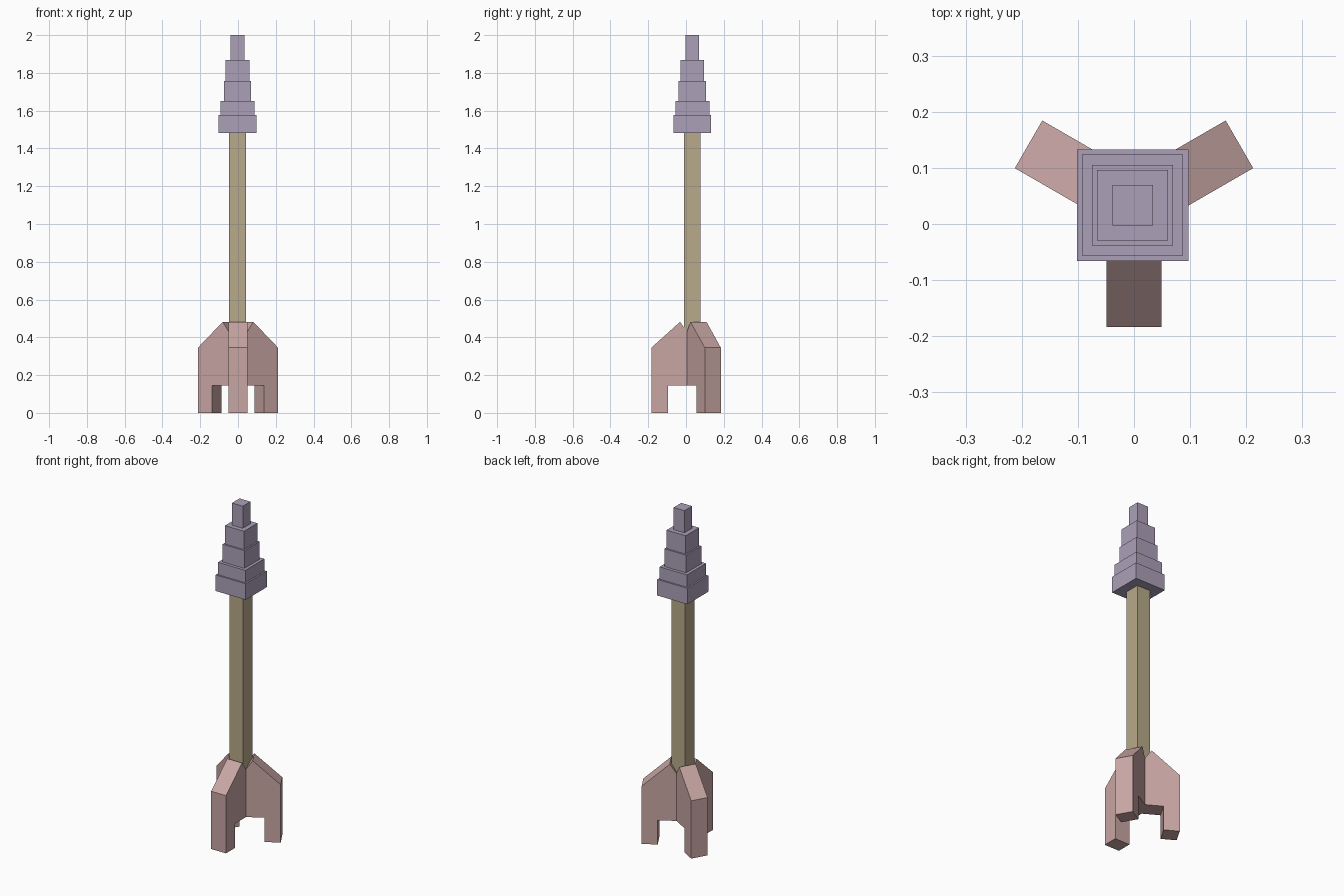
import bpy, bmesh, math
from mathutils import Matrix, Vector

if "Cube" in bpy.data.objects:
    bpy.data.objects.remove(bpy.data.objects["Cube"])


def material(name, rgb):
    m = bpy.data.materials.new(name)
    m.diffuse_color = (*rgb, 1)
    m.use_nodes = True
    m.node_tree.nodes["Principled BSDF"].inputs["Base Color"].default_value = m.diffuse_color
    return m


def add_object(name, bm, mat):
    bmesh.ops.recalc_face_normals(bm, faces=bm.faces)
    mesh = bpy.data.meshes.new(name)
    bm.to_mesh(mesh)
    bm.free()
    mesh.materials.append(mat)
    obj = bpy.data.objects.new(name, mesh)
    bpy.context.collection.objects.link(obj)
    return obj


def square_block(name, half, z0, z1, mat):
    bm = bmesh.new()
    place = Matrix.Translation((-0.0025, 0.0335, (z0 + z1) / 2))
    bmesh.ops.create_cube(bm, size=1, matrix=place @ Matrix.Diagonal((2 * half, 2 * half, z1 - z0, 1)))
    return add_object(name, bm, mat)


def fin(name, angle, mat):
    # side profile (distance from axis, height), extruded across the fin width
    profile = [(0, 0.145), (0.13, 0.145), (0.13, 0), (0.217, 0),
               (0.217, 0.345), (0.065, 0.482), (0, 0.39)]
    half = 0.049
    bm = bmesh.new()
    face = bm.faces.new([bm.verts.new((r, -half, z)) for r, z in profile])
    out = bmesh.ops.extrude_face_region(bm, geom=[face])
    moved = [v for v in out["geom"] if isinstance(v, bmesh.types.BMVert)]
    bmesh.ops.translate(bm, verts=moved, vec=Vector((0, 2 * half, 0)))
    bm.transform(Matrix.Translation((0, 0.0335, 0)) @ Matrix.Rotation(math.radians(angle), 4, 'Z'))
    return add_object(name, bm, mat)


purple = material("dusty purple", (0.413, 0.352, 0.479))
tan = material("tan", (0.479, 0.402, 0.254))
pink = material("dusty pink", (0.578, 0.381, 0.371))

# Three footed fins around the shaft
for name, angle in (("front_fin", -90), ("right_fin", 30), ("left_fin", 150)):
    fin(name, angle, pink)

# Shaft
square_block("shaft", 0.0445, 0.3, 1.482, tan)

# Stepped tip: half width and top height of each tier
z = 1.482
for i, (half, top) in enumerate([(0.0995, 1.578), (0.09, 1.652), (0.072, 1.758),
                                 (0.063, 1.868), (0.036, 2.0)]):
    square_block(f"tip_tier_{i + 1}", half, z, top, purple)
    z = top
